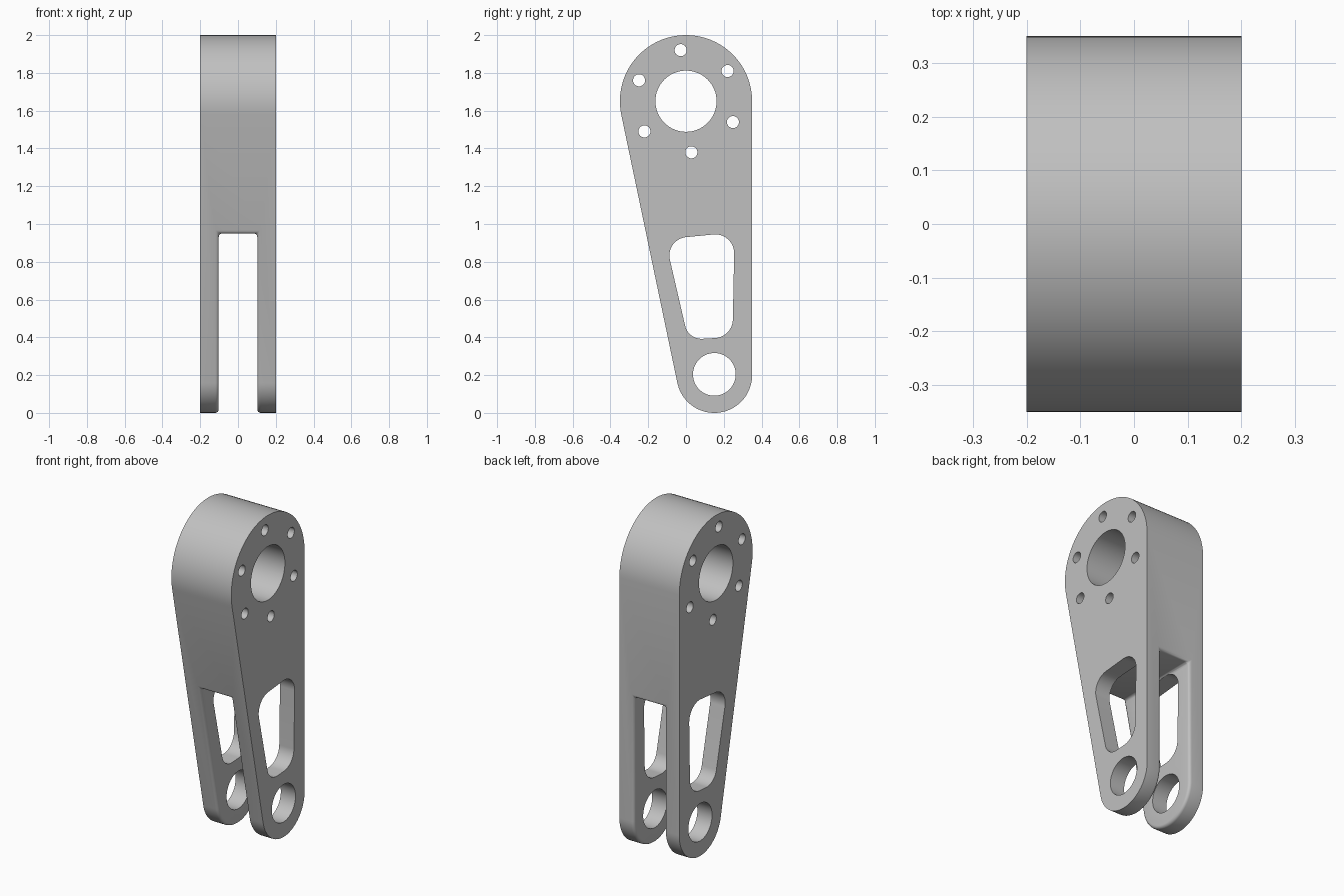
import bpy, bmesh, math
from math import atan2, acos, cos, sin, pi, tau, radians, hypot

cube = bpy.data.objects.get("Cube")
if cube:
    bpy.data.objects.remove(cube, do_unlink=True)

HALF_WIDTH, SLOT_HALF, SLOT_TOP, FILLET = 0.2, 0.102, 0.95, 0.018


def circle(cy, cz, r, n=64):
    return [(cy + r * cos(tau * i / n), cz + r * sin(tau * i / n)) for i in range(n)]


def belt(circles, step=radians(4)):
    """Outline wrapped around counter-clockwise circles (y, z, radius)."""
    def tangent(a, b):
        dy, dz = b[0] - a[0], b[1] - a[1]
        return atan2(dz, dy) - acos((a[2] - b[2]) / hypot(dy, dz))

    points = []
    for i, c in enumerate(circles):
        start = tangent(circles[i - 1], c)
        sweep = (tangent(c, circles[(i + 1) % len(circles)]) - start) % tau
        n = max(2, round(sweep / step))
        points += [(c[0] + c[2] * cos(start + sweep * k / n),
                    c[1] + c[2] * sin(start + sweep * k / n)) for k in range(n + 1)]
    return points


def prisms(name, outlines, half):
    """Object made of y-z outlines extruded along x."""
    bm = bmesh.new()
    for outline in outlines:
        face = bm.faces.new([bm.verts.new((-half, y, z)) for y, z in outline])
        ext = bmesh.ops.extrude_face_region(bm, geom=[face])["geom"]
        verts = [g for g in ext if isinstance(g, bmesh.types.BMVert)]
        bmesh.ops.translate(bm, verts=verts, vec=(2 * half, 0, 0))
    bmesh.ops.recalc_face_normals(bm, faces=bm.faces)
    mesh = bpy.data.meshes.new(name)
    bm.to_mesh(mesh)
    bm.free()
    obj = bpy.data.objects.new(name, mesh)
    bpy.context.collection.objects.link(obj)
    return obj


def cut(obj, cutter):
    cutter.hide_render = True
    mod = obj.modifiers.new("cut", "BOOLEAN")
    mod.operation, mod.solver, mod.object = "DIFFERENCE", "EXACT", cutter
    bpy.context.view_layer.objects.active = obj
    bpy.ops.object.modifier_apply(modifier=mod.name)
    bpy.data.objects.remove(cutter, do_unlink=True)


# Tapered body with a fork slot at the bottom
body = prisms("fork_link", [belt([(0, 1.65, 0.35), (0.15, 0.2, 0.2)])], HALF_WIDTH)
cut(body, prisms("slot_cutter", [[(-1, -1), (1, -1), (1, SLOT_TOP), (-1, SLOT_TOP)]], SLOT_HALF))

# Rounded rim and corners of the slot
bm = bmesh.new()
bm.from_mesh(body.data)
rim = [e for e in bm.edges
       if all(abs(v.co.x) < SLOT_HALF + 0.01 for v in e.verts)
       and e.calc_face_angle(0) > radians(40)]
bmesh.ops.bevel(bm, geom=rim, offset=FILLET, segments=4, profile=0.5,
                affect="EDGES", clamp_overlap=False)
bm.to_mesh(body.data)
bm.free()

# Main bore, bolt circle, pin holes and lightening windows
holes = [circle(0, 1.65, 0.162), circle(0.15, 0.204, 0.113)]
for i in range(6):
    a = radians(36 + 60 * i)
    holes.append(circle(0.272 * cos(a), 1.65 + 0.272 * sin(a), 0.032, 32))
holes.append(belt([(0.155, 0.845, 0.1), (0.01, 0.833, 0.098),
                   (0.083, 0.482, 0.09), (0.148, 0.496, 0.1)]))
cut(body, prisms("hole_cutter", holes, 0.5))

# Plain grey metal
grey = bpy.data.materials.new("light_grey")
grey.use_nodes = True
colour = (0.53, 0.53, 0.53, 1)
grey.diffuse_color = colour
grey.node_tree.nodes["Principled BSDF"].inputs["Base Color"].default_value = colour
body.data.materials.clear()
body.data.materials.append(grey)

bpy.ops.object.select_all(action="DESELECT")
body.select_set(True)
bpy.context.view_layer.objects.active = body
bpy.ops.object.shade_smooth_by_angle(angle=radians(30))
